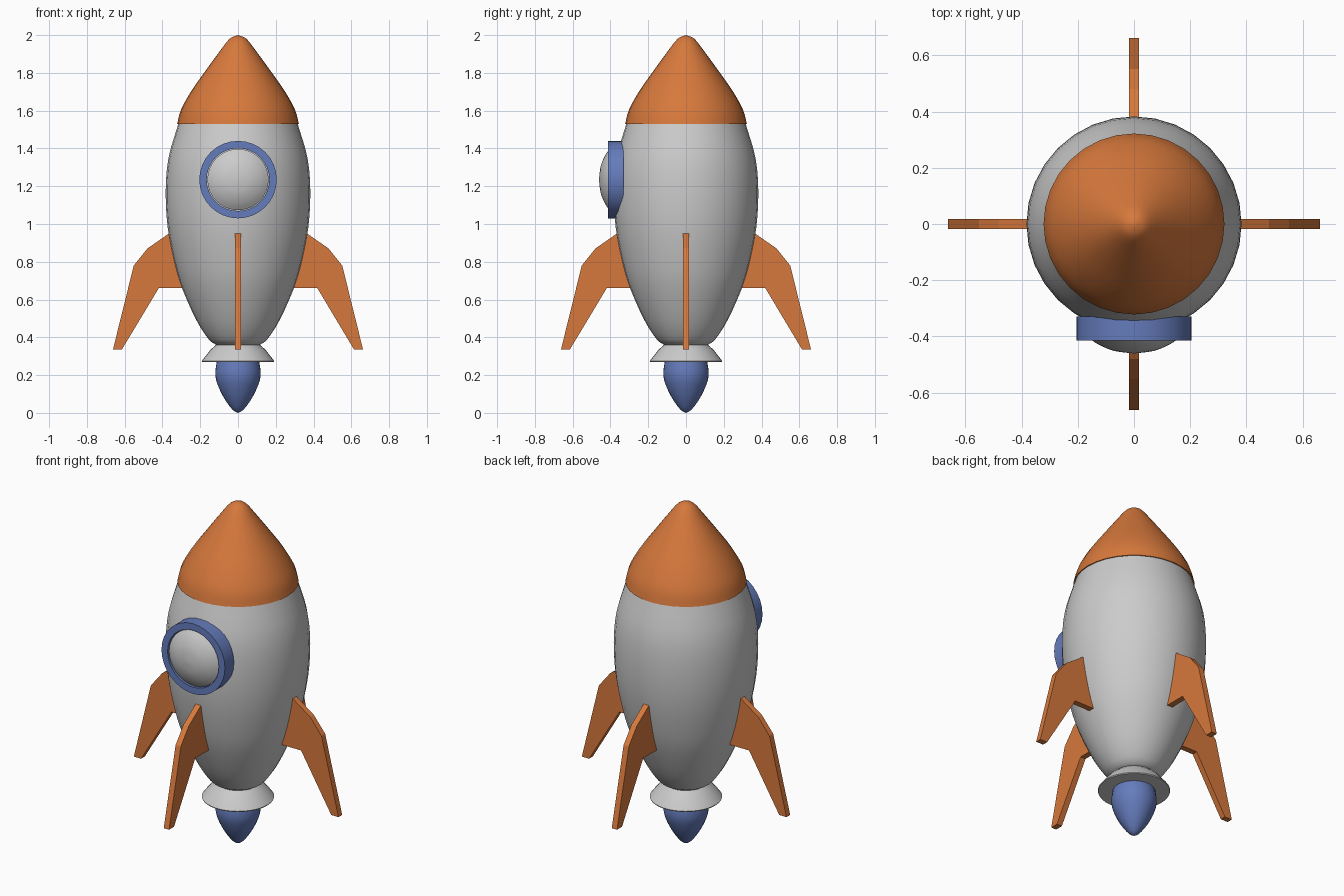
import bpy, bmesh, math
from mathutils import Matrix, Vector

if "Cube" in bpy.data.objects:
    bpy.data.objects.remove(bpy.data.objects["Cube"])


def material(name, rgb):
    m = bpy.data.materials.new(name)
    m.diffuse_color = (*rgb, 1)
    m.use_nodes = True
    m.node_tree.nodes["Principled BSDF"].inputs["Base Color"].default_value = m.diffuse_color
    return m


ORANGE = material("orange", (0.68, 0.19, 0.045))
BLUE = material("blue", (0.13, 0.20, 0.50))


def smooth_curve(pts, steps=3):
    """Catmull-Rom curve through the profile points."""
    p = [Vector(q) for q in pts]
    p = [2 * p[0] - p[1]] + p + [2 * p[-1] - p[-2]]
    out = []
    for a, b, c, d in zip(p, p[1:], p[2:], p[3:]):
        for i in range(steps):
            t = i / steps
            out.append(0.5 * (2 * b + (c - a) * t + (2 * a - 5 * b + 4 * c - d) * t ** 2
                              + (3 * b - a - 3 * c + d) * t ** 3))
    return out + [p[-2]]


def finish(name, bm, mat=None, angle=None):
    bmesh.ops.remove_doubles(bm, verts=bm.verts, dist=1e-5)
    bmesh.ops.recalc_face_normals(bm, faces=bm.faces)
    me = bpy.data.meshes.new(name)
    bm.to_mesh(me)
    bm.free()
    ob = bpy.data.objects.new(name, me)
    bpy.context.collection.objects.link(ob)
    if mat:
        me.materials.append(mat)
    if angle:
        bpy.ops.object.select_all(action='DESELECT')
        ob.select_set(True)
        bpy.context.view_layer.objects.active = ob
        bpy.ops.object.shade_smooth_by_angle(angle=math.radians(angle))
    return ob


def lathe(name, profile, mat=None, sides=32, closed=False, xform=None):
    """Spin (radius, height) points around z."""
    bm = bmesh.new()
    vs = [bm.verts.new((max(r, 0), 0, z)) for r, z in profile]
    pairs = list(zip(vs, vs[1:])) + ([(vs[-1], vs[0])] if closed else [])
    edges = [bm.edges.new(e) for e in pairs]
    bmesh.ops.spin(bm, geom=vs + edges, axis=(0, 0, 1), cent=(0, 0, 0),
                   angle=math.tau, steps=sides, use_duplicate=False)
    if xform:
        bm.transform(xform)
    return finish(name, bm, mat, 35)


# Hull and nose cone
lathe("body", [(0, 0.36)] + smooth_curve([
    (0.115, 0.36), (0.155, 0.39), (0.22, 0.49), (0.296, 0.66), (0.338, 0.80),
    (0.372, 0.98), (0.383, 1.17), (0.368, 1.35), (0.316, 1.53)]) + [(0, 1.53)])
lathe("nose_cone", [(0, 1.53)] + smooth_curve([
    (0.322, 1.53), (0.302, 1.605), (0.25, 1.70), (0.18, 1.80),
    (0.10, 1.91), (0.045, 1.98), (0, 2.0)]), ORANGE)

# Nozzle and flame
lathe("nozzle", [(0, 0.365), (0.11, 0.365), (0.145, 0.335), (0.192, 0.275),
                 (0.19, 0.27), (0, 0.27)])
lathe("flame", smooth_curve([
    (0, 0), (0.03, 0.018), (0.075, 0.08), (0.11, 0.155), (0.12, 0.21),
    (0.112, 0.275)]) + [(0, 0.275)], BLUE)

# Round window on the front: profile height points towards -y
to_front = Matrix.Translation((0, 0, 1.235)) @ Matrix.Rotation(math.pi / 2, 4, 'X')
lathe("window_frame", [(0.205, 0.33), (0.205, 0.414), (0.166, 0.414), (0.166, 0.33)],
      BLUE, closed=True, xform=to_front)
lathe("window_glass", [(0, 0.34), (0.162, 0.34)] + smooth_curve([
    (0.162, 0.405), (0.125, 0.43), (0.07, 0.452), (0, 0.461)]), xform=to_front)

# Four fins
outline = [(0.28, 0.95), (0.365, 0.95), (0.48, 0.87), (0.552, 0.78), (0.662, 0.335),
           (0.615, 0.335), (0.42, 0.66), (0.25, 0.66)]
for i, side in enumerate(("right", "back", "left", "front")):
    bm = bmesh.new()
    face = bm.faces.new([bm.verts.new((x, -0.017, z)) for x, z in outline])
    ext = bmesh.ops.extrude_face_region(bm, geom=[face])
    bmesh.ops.translate(bm, vec=(0, 0.034, 0),
                        verts=[v for v in ext["geom"] if isinstance(v, bmesh.types.BMVert)])
    bm.transform(Matrix.Rotation(i * math.pi / 2, 4, 'Z'))
    finish(side + "_fin", bm, ORANGE)
